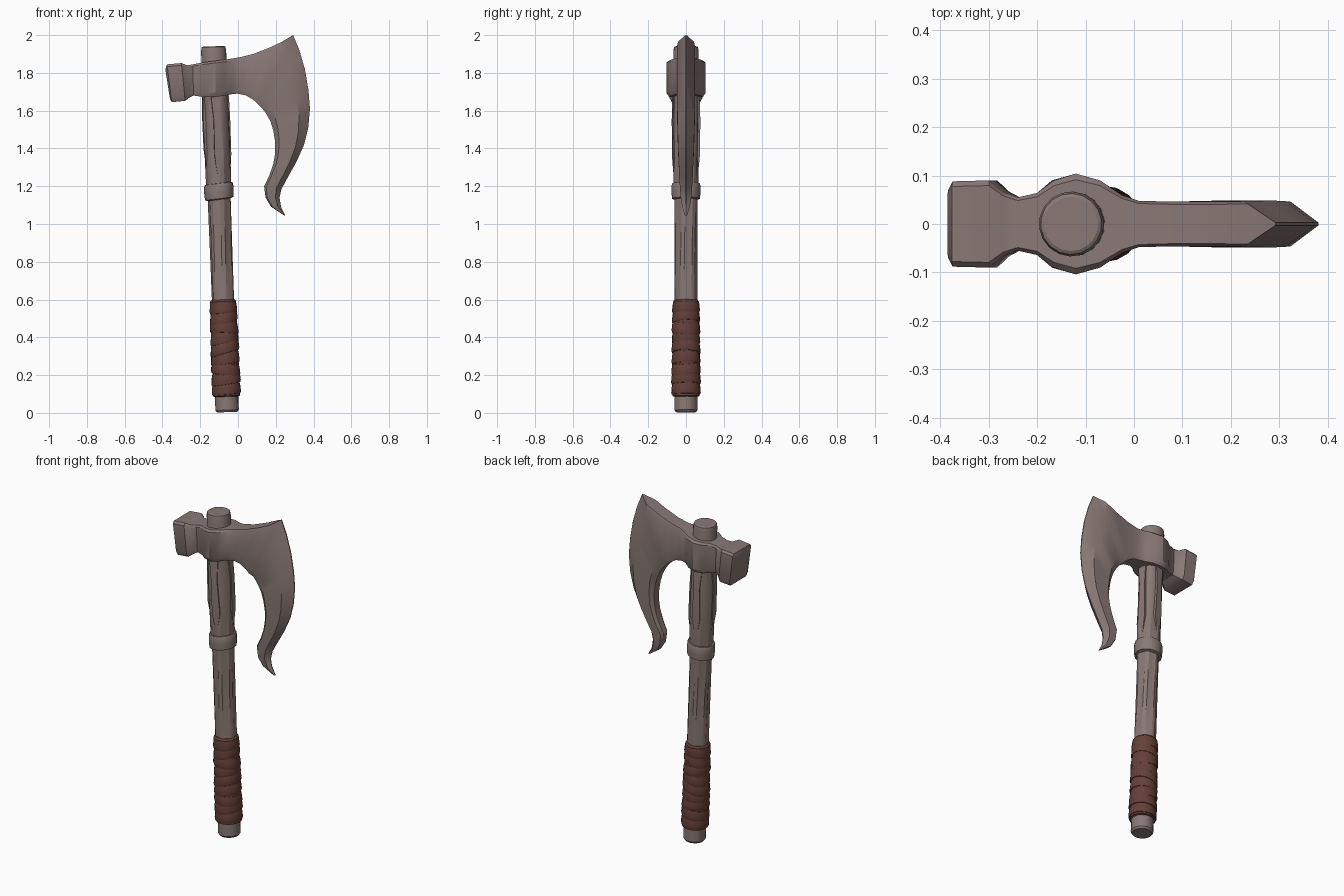
import bpy, bmesh, math, random
from mathutils import Matrix, Vector

random.seed(4)
cube = bpy.data.objects.get("Cube")
if cube:
    bpy.data.objects.remove(cube, do_unlink=True)

# The shaft leans slightly; everything on it shares this frame
LEAN = Matrix.Translation((-0.057, 0, 0)) @ Matrix.Rotation(-0.0376, 4, 'Y')


def material(name, colour):
    m = bpy.data.materials.new(name)
    m.use_nodes = True
    m.diffuse_color = (*colour, 1)
    m.node_tree.nodes["Principled BSDF"].inputs["Base Color"].default_value = (*colour, 1)
    return m


STEEL = material("weathered grey", (0.25, 0.19, 0.175))
LEATHER = material("brown leather", (0.13, 0.05, 0.04))


def loft(name, rings, mat, matrix=Matrix(), angle=35):
    """Skin a row of equal closed rings and cap both ends."""
    bm = bmesh.new()
    rows = [[bm.verts.new(p) for p in ring] for ring in rings]
    for a, b in zip(rows, rows[1:]):
        for i in range(len(a)):
            j = (i + 1) % len(a)
            bm.faces.new((a[i], a[j], b[j], b[i]))
    bm.faces.new(rows[0])
    bm.faces.new(rows[-1])
    bmesh.ops.recalc_face_normals(bm, faces=bm.faces)
    mesh = bpy.data.meshes.new(name)
    bm.to_mesh(mesh)
    bm.free()
    mesh.materials.append(mat)
    obj = bpy.data.objects.new(name, mesh)
    bpy.context.collection.objects.link(obj)
    obj.matrix_world = matrix
    bpy.ops.object.select_all(action='DESELECT')
    obj.select_set(True)
    bpy.context.view_layer.objects.active = obj
    bpy.ops.object.shade_smooth_by_angle(angle=math.radians(angle))
    return obj


def ring(z, r, sides=18, tilt=0, turn=0, flute=0):
    """Circle across the shaft, optionally tilted, turned and fluted."""
    pts = []
    for i in range(sides):
        a = math.tau * i / sides
        rad = r * (1 - flute * (i % 3 == 0))
        pts.append(Vector((rad * math.cos(a + turn), rad * math.sin(a + turn),
                           z + tilt * math.cos(a + turn))))
    return pts


# Shaft: rounded ends, fluted and gently twisted between them
shaft = [(0.004, 0.054, 0), (0.015, 0.062, 0), (0.09, 0.062, 0), (0.55, 0.06, 0.1),
         (0.8, 0.06, 0.12), (1.14, 0.061, 0.08), (1.22, 0.067, 0.05),
         (1.45, 0.069, 0.08), (1.66, 0.068, 0.04), (1.72, 0.067, 0),
         (1.92, 0.067, 0), (1.938, 0.063, 0), (1.942, 0.056, 0)]
loft("shaft", [ring(z, r, turn=0.25 * z, flute=f) for z, r, f in shaft],
     STEEL, LEAN, 30)

# Raised wood splinters under the head
for k in range(4):
    side = Matrix.Rotation(math.pi / 2 * k + 0.15, 4, 'Z')
    low = 1.23 + 0.08 * random.random()
    strip = []
    for t, w, d in ((0, 0.006, 0.064), (0.25, 0.024, 0.071),
                    (0.7, 0.018, 0.073), (1, 0.026, 0.068)):
        z = low + (1.68 - low) * t
        shift = random.uniform(-0.008, 0.008)
        strip.append([(shift - w, -0.05, z), (shift - w, -d, z),
                      (shift + w, -d, z), (shift + w, -0.05, z)])
    loft("splinter_%d" % (k + 1), strip, STEEL, LEAN @ side)

# Collar band
loft("collar", [ring(z, r, tilt=0.006) for z, r in
                ((1.13, 0.06), (1.135, 0.075), (1.17, 0.078),
                 (1.205, 0.077), (1.215, 0.073), (1.217, 0.06))], STEEL, LEAN)

# Leather wrap: a core and overlapping tilted turns
loft("grip_core", [ring(z, r) for z, r in
                   ((0.085, 0.06), (0.09, 0.072), (0.59, 0.069), (0.6, 0.06))], LEATHER, LEAN)
turns = 9
for k in range(turns):
    z = 0.095 + k * 0.054
    end = k in (0, turns - 1)
    tilt = 0.004 if end else random.choice((-1, 1)) * random.uniform(0.008, 0.022)
    big = 0.079 - 0.0004 * k + random.uniform(-0.002, 0.002)
    spin = random.random() * 1.2 - 0.6
    wrap = [ring(z + dz, big - cut, tilt=tilt) for dz, cut in
            ((0, 0.014), (0.003, 0.003), (0.014, 0), (0.045, 0.003),
             (0.062, 0.006), (0.066, 0.014))]
    loft("grip_turn_%d" % (k + 1), wrap, LEATHER, LEAN @ Matrix.Rotation(spin, 4, 'Z'))


def section(ox, oz, ix, iz, thick, bevel, outer, inner):
    """Eight-point slice between an outer and an inner edge point."""
    half = [(0, outer), (bevel, 1), (0.88, 1), (1, inner)]
    pts = [(f, thick * k) for f, k in half] + [(f, -thick * k) for f, k in reversed(half)]
    return [(ox + (ix - ox) * f, y, oz + (iz - oz) * f) for f, y in pts]


# Hammer poll, neck and eye: top point, bottom point, half thickness
body = [(-0.385, 1.82, -0.36, 1.66, 0.07), (-0.376, 1.845, -0.35, 1.645, 0.088),
        (-0.30, 1.852, -0.28, 1.652, 0.09), (-0.27, 1.84, -0.255, 1.67, 0.066),
        (-0.24, 1.845, -0.235, 1.68, 0.055), (-0.2, 1.853, -0.2, 1.675, 0.064),
        (-0.165, 1.858, -0.17, 1.672, 0.09), (-0.12, 1.864, -0.12, 1.672, 0.104),
        (-0.07, 1.87, -0.07, 1.68, 0.09), (-0.025, 1.877, -0.035, 1.687, 0.06),
        (0.01, 1.883, -0.005, 1.69, 0.048), (0.08, 1.9, 0.04, 1.682, 0.046),
        (0.17, 1.935, 0.08, 1.658, 0.046), (0.235, 1.966, 0.1, 1.64, 0.047)]
# Crescent blade: cutting edge point, inner curve point, half thickness
blade = [(0.292, 2.0, 0.12, 1.62, 0.047), (0.325, 1.92, 0.138, 1.6, 0.048),
         (0.354, 1.82, 0.155, 1.575, 0.048), (0.373, 1.71, 0.173, 1.54, 0.047),
         (0.381, 1.61, 0.188, 1.49, 0.046), (0.372, 1.51, 0.197, 1.43, 0.044),
         (0.35, 1.42, 0.196, 1.37, 0.042), (0.31, 1.33, 0.186, 1.315, 0.039),
         (0.265, 1.25, 0.165, 1.255, 0.036), (0.23, 1.185, 0.138, 1.2, 0.032),
         (0.22, 1.14, 0.146, 1.14, 0.028), (0.228, 1.09, 0.175, 1.092, 0.02),
         (0.25, 1.046, 0.243, 1.046, 0.006)]
rings = [section(*s, 0.06, 0.88, 0.85) for s in body]
rings += [section(*s, 0.3, 0.06, 0.55) for s in blade]
loft("axe_head", rings, STEEL, angle=32)
